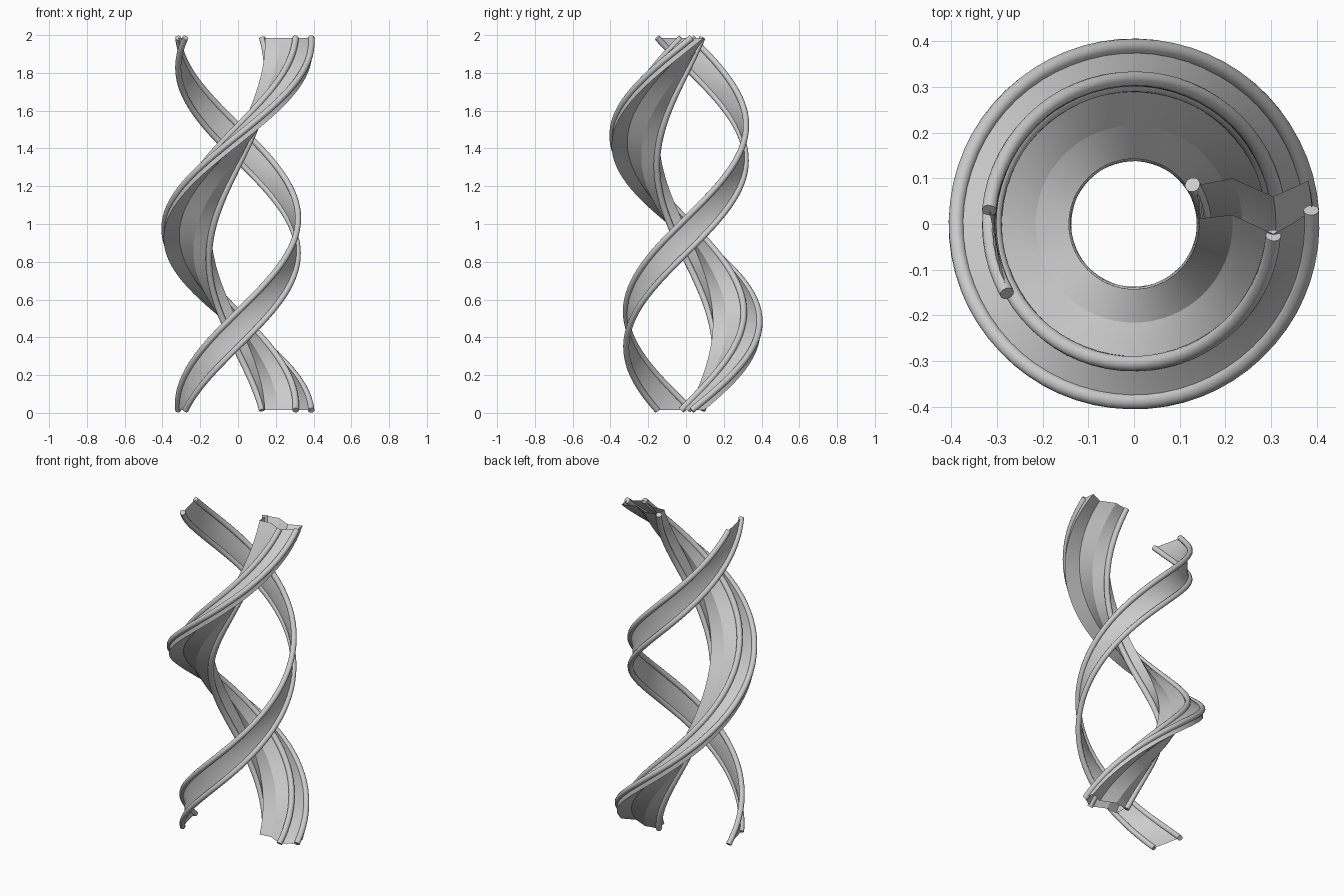
import bpy, math

if "Cube" in bpy.data.objects:
    bpy.data.objects.remove(bpy.data.objects["Cube"])

Z0, Z1, STEPS = 0.014, 1.986, 64


def helix(x, y, i):
    # one counter-clockwise turn over the full height
    a = 2 * math.pi * i / STEPS
    c, s = math.cos(a), math.sin(a)
    return (x * c - y * s, x * s + y * c, Z0 + (Z1 - Z0) * i / STEPS)


def sheet(name, profile, closed=False):
    n = len(profile)
    verts = [helix(x, y, i) for i in range(STEPS + 1) for x, y in profile]
    faces = []
    for i in range(STEPS):
        for j in range(n if closed else n - 1):
            a, b = i * n + j, i * n + (j + 1) % n
            faces.append((a, b, b + n, a + n))
    me = bpy.data.meshes.new(name)
    me.from_pydata(verts, [], faces)
    ob = bpy.data.objects.new(name, me)
    bpy.context.collection.objects.link(ob)
    bpy.context.view_layer.objects.active = ob
    ob.select_set(True)
    bpy.ops.object.shade_smooth_by_angle(angle=math.radians(22))
    ob.select_set(False)
    return ob


def tube(name, x, y, r=0.017):
    cu = bpy.data.curves.new(name, 'CURVE')
    cu.dimensions = '3D'
    cu.bevel_depth = r
    cu.bevel_resolution = 4
    cu.use_fill_caps = True
    sp = cu.splines.new('POLY')
    sp.points.add(STEPS)
    for i, p in enumerate(sp.points):
        p.co = (*helix(x, y, i), 1)
    sp.use_smooth = True
    ob = bpy.data.objects.new(name, cu)
    bpy.context.collection.objects.link(ob)


# wide strand: hollow zigzag band, open at both ends
upper = [(0.138, 0.085), (0.215, 0.10), (0.305, 0.06), (0.382, 0.095)]
lower = [(0.39, 0.03), (0.345, 0.0), (0.305, -0.022), (0.215, 0.02), (0.142, 0.012)]
sheet("wide_band", upper + lower, closed=True)
for k, (x, y) in enumerate([(0.128, 0.086), (0.305, -0.025), (0.388, 0.03)]):
    tube(f"wide_band_rail_{k + 1}", x, y)

# narrow strand: thin band between two rails
sheet("narrow_band", [(-0.317, 0.03), (-0.299, -0.06), (-0.278, -0.15)])
for k, (x, y) in enumerate([(-0.317, 0.03), (-0.278, -0.152)]):
    tube(f"narrow_band_rail_{k + 1}", x, y, 0.016)
